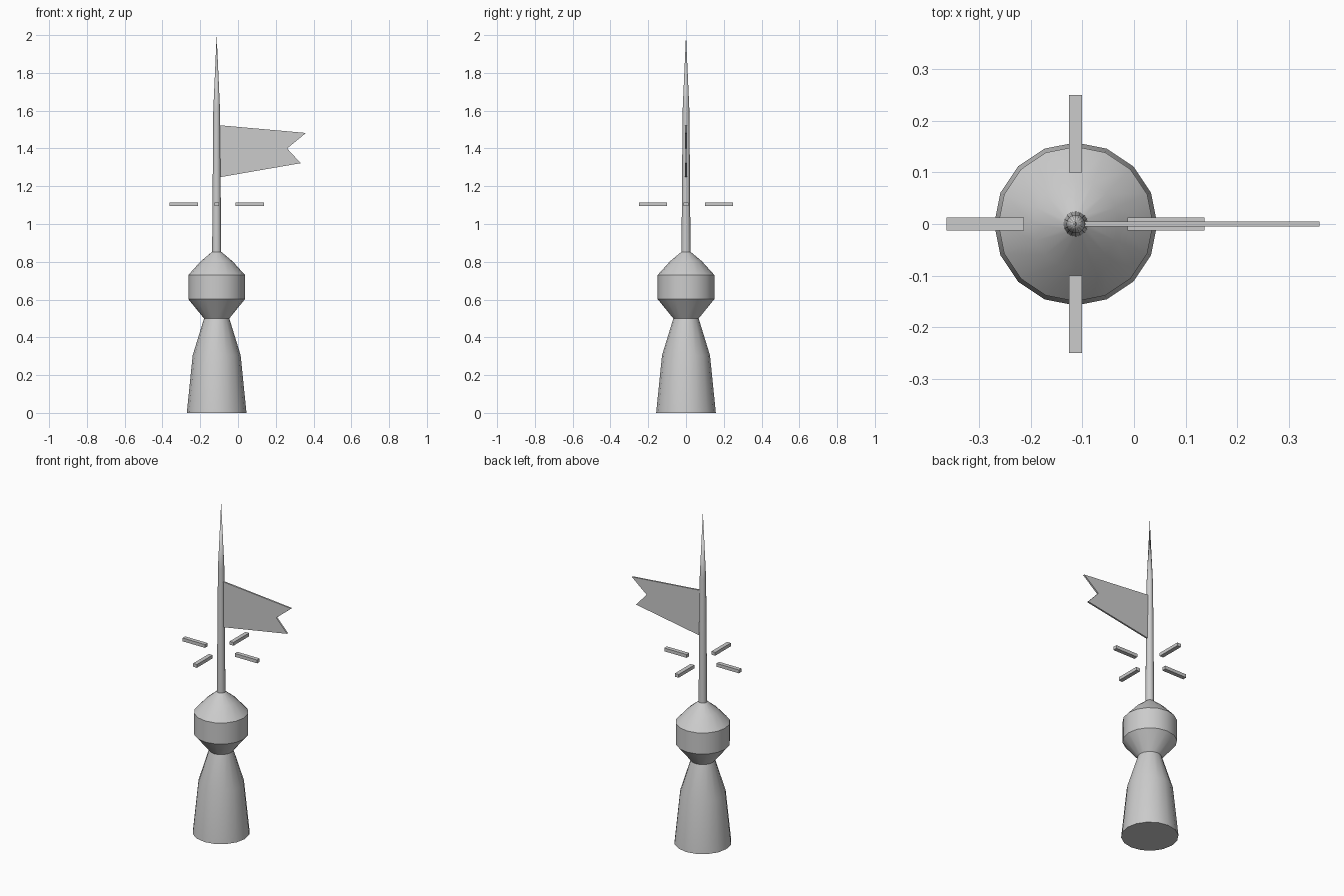
import bpy, bmesh, math
from mathutils import Vector

if "Cube" in bpy.data.objects:
    bpy.data.objects.remove(bpy.data.objects["Cube"])

AXIS_X = -0.113


def make_object(name, bm, smooth=False):
    bmesh.ops.recalc_face_normals(bm, faces=bm.faces)
    mesh = bpy.data.meshes.new(name)
    bm.to_mesh(mesh)
    bm.free()
    obj = bpy.data.objects.new(name, mesh)
    bpy.context.collection.objects.link(obj)
    if smooth:
        bpy.ops.object.select_all(action='DESELECT')
        bpy.context.view_layer.objects.active = obj
        obj.select_set(True)
        bpy.ops.object.shade_smooth_by_angle(angle=math.radians(30))
    return obj


def lathe(name, profile, sides):
    """Turn (radius, z) points around the mast axis; zero radius makes a tip."""
    bm = bmesh.new()
    rings = []
    for r, z in profile:
        if r == 0:
            rings.append([bm.verts.new((AXIS_X, 0, z))] * sides)
            continue
        angles = [2 * math.pi * i / sides for i in range(sides)]
        rings.append([bm.verts.new((AXIS_X + r * math.cos(a), r * math.sin(a), z))
                      for a in angles])
    for low, high in zip(rings, rings[1:]):
        for i in range(sides):
            j = (i + 1) % sides
            quad = [low[i], low[j], high[j], high[i]]
            bm.faces.new(list(dict.fromkeys(quad)))
    for ring, (r, z) in ((rings[0], profile[0]), (rings[-1], profile[-1])):
        if r > 0:
            bm.faces.new(ring)
    return make_object(name, bm, smooth=True)


# Flared base with waist, drum and conical cap
lathe("base", [(0.158, 0), (0.127, 0.305), (0.067, 0.5), (0.15, 0.602),
               (0.15, 0.73), (0.085, 0.802), (0.024, 0.853)], 16)

# Tapering mast with pointed tip
lathe("mast", [(0.024, 0.85), (0.018, 1.6), (0, 2.0)], 16)

# Swallow-tailed pennant
bm = bmesh.new()
outline = [(-0.1, 1.247), (0.332, 1.322), (0.26, 1.4), (0.36, 1.482), (-0.1, 1.523)]
face = bm.faces.new([bm.verts.new((x, -0.005, z)) for x, z in outline])
new = bmesh.ops.extrude_face_region(bm, geom=[face])["geom"]
bmesh.ops.translate(bm, vec=(0, 0.01, 0),
                    verts=[v for v in new if isinstance(v, bmesh.types.BMVert)])
make_object("pennant", bm)

# Four compass bars floating around the mast
for i, side in enumerate(("east", "north", "west", "south")):
    bm = bmesh.new()
    bmesh.ops.create_cube(bm, size=1)
    size = (0.15, 0.025, 0.02) if i % 2 == 0 else (0.025, 0.15, 0.02)
    bmesh.ops.scale(bm, vec=size, verts=bm.verts)
    a = i * math.pi / 2
    centre = Vector((AXIS_X + 0.175 * math.cos(a), 0.175 * math.sin(a), 1.104))
    bmesh.ops.translate(bm, vec=centre, verts=bm.verts)
    make_object("compass_bar_" + side, bm)
